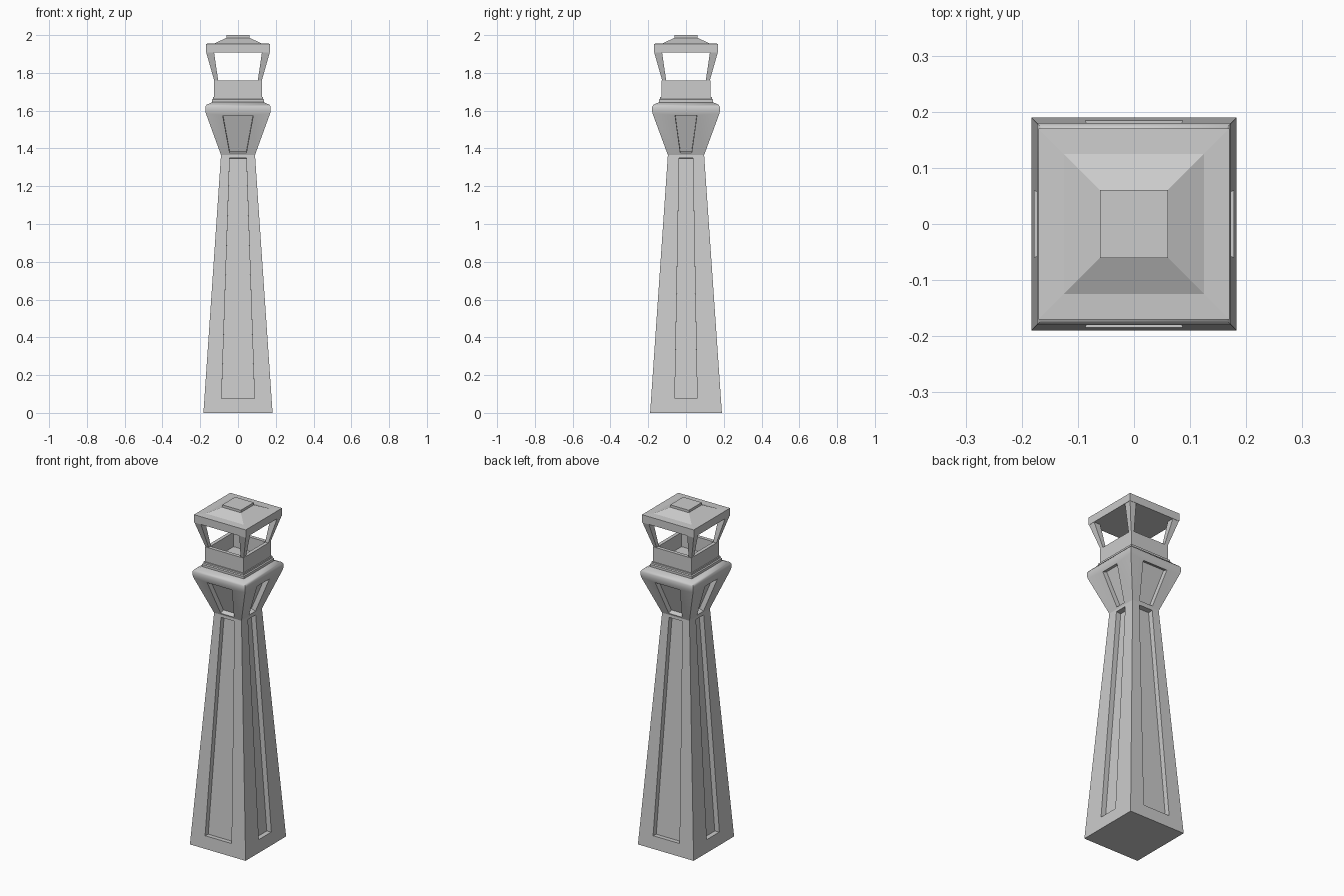
import bpy, bmesh, math
from mathutils import Vector

if "Cube" in bpy.data.objects:
    bpy.data.objects.remove(bpy.data.objects["Cube"])


def finish(name, bm, smooth=False):
    bmesh.ops.remove_doubles(bm, verts=bm.verts, dist=1e-5)
    bmesh.ops.recalc_face_normals(bm, faces=bm.faces)
    me = bpy.data.meshes.new(name)
    bm.to_mesh(me)
    bm.free()
    ob = bpy.data.objects.new(name, me)
    bpy.context.collection.objects.link(ob)
    if smooth:
        bpy.context.view_layer.objects.active = ob
        ob.select_set(True)
        bpy.ops.object.shade_smooth_by_angle(angle=math.radians(50))
        ob.select_set(False)
    return ob


def face(bm, pts):
    bm.faces.new([bm.verts.new(p) for p in pts])


def rect(hx, hy, z):
    return [(-hx, -hy, z), (hx, -hy, z), (hx, hy, z), (-hx, hy, z)]


def bridge(bm, a, b):
    for i in range(len(a)):
        j = (i + 1) % len(a)
        face(bm, (a[i], a[j], b[j], b[i]))


def loft(bm, rings, bottom=True, top=True):
    loops = [rect(*r) for r in rings]
    for a, b in zip(loops, loops[1:]):
        bridge(bm, a, b)
    if bottom:
        face(bm, loops[0])
    if top:
        face(bm, loops[-1])


def panelled(bm, r0, r1, z0, z1, front, side, depth):
    """Tapered four-sided section with a recessed panel framed on each side."""
    for axis, widths in ((0, front), (1, side)):
        for s in (1, -1):
            def pt(u, z):
                t = (z - r0[2]) / (r1[2] - r0[2])
                d = r0[1 - axis] + t * (r1[1 - axis] - r0[1 - axis])
                return Vector((s * u, -s * d, z) if axis == 0 else (s * d, s * u, z))
            outer = [pt(-r0[axis], r0[2]), pt(r0[axis], r0[2]),
                     pt(r1[axis], r1[2]), pt(-r1[axis], r1[2])]
            edge = [pt(-widths[0], z0), pt(widths[0], z0),
                    pt(widths[1], z1), pt(-widths[1], z1)]
            n = (outer[1] - outer[0]).cross(outer[3] - outer[0]).normalized()
            inner = [p - n * depth for p in edge]
            bridge(bm, outer, edge)
            bridge(bm, edge, inner)
            face(bm, inner)


# Tapered shaft with long recessed panels
bm = bmesh.new()
lo, hi = (0.183, 0.19, 0), (0.09, 0.096, 1.365)
panelled(bm, lo, hi, 0.075, 1.35, (0.087, 0.044), (0.059, 0.036), 0.03)
face(bm, rect(*lo))
face(bm, rect(*hi))
finish("shaft", bm)

# Flared capital with recessed panels and a rounded shoulder
bm = bmesh.new()
lo, hi = (0.09, 0.096, 1.365), (0.17, 0.177, 1.585)
panelled(bm, lo, hi, 1.375, 1.575, (0.044, 0.081), (0.03, 0.058), 0.028)
loft(bm, [hi, (0.173, 0.18, 1.6), (0.173, 0.18, 1.62), (0.165, 0.172, 1.632),
          (0.135, 0.142, 1.645)], bottom=False)
face(bm, rect(*lo))
finish("capital", bm, True)

# Stepped plinth under the lantern
bm = bmesh.new()
loft(bm, [(0.138, 0.143, 1.64), (0.138, 0.143, 1.658),
          (0.132, 0.137, 1.662), (0.132, 0.137, 1.672)])
finish("lantern_plinth", bm)

# Hollow lantern parapet
bm = bmesh.new()
loft(bm, [(0.126, 0.13, 1.67), (0.126, 0.13, 1.76),
          (0.105, 0.109, 1.76), (0.105, 0.109, 1.675)])
finish("lantern_parapet", bm)

# Four splayed corner posts
for sx in (-1, 1):
    for sy in (-1, 1):
        bm = bmesh.new()
        loops = []
        for a, b, z in ((0.105, 0.126, 1.76), (0.127, 0.169, 1.91)):
            loops.append([(sx * u, sy * v, z) for u, v in ((a, a), (b, a), (b, b), (a, b))])
        bridge(bm, *loops)
        face(bm, loops[0])
        face(bm, loops[1])
        finish("lantern_post", bm)

# Roof with flat rim, low pyramid and cap
bm = bmesh.new()
loft(bm, [(0.17, 0.17, 1.908), (0.17, 0.17, 1.954),
          (0.125, 0.125, 1.956), (0.06, 0.06, 1.986)])
finish("roof", bm)
bm = bmesh.new()
loft(bm, [(0.061, 0.061, 1.984), (0.061, 0.061, 2.0)])
finish("roof_cap", bm)
